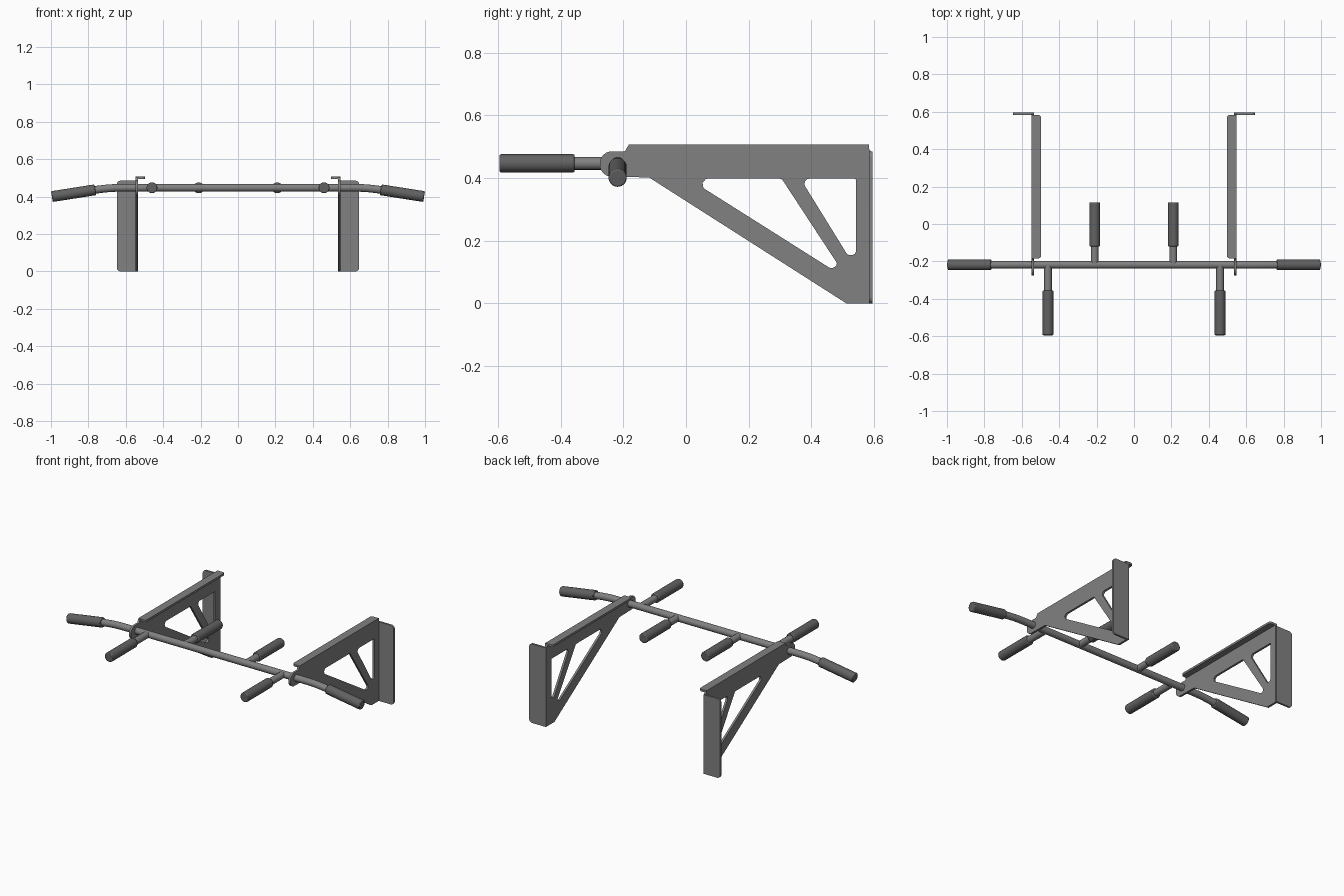
import bpy, math
from mathutils import Vector, Matrix

if "Cube" in bpy.data.objects:
    bpy.data.objects.remove(bpy.data.objects["Cube"])

BAR_Y, BAR_Z = -0.218, 0.447


def material(name, grey):
    m = bpy.data.materials.new(name)
    m.diffuse_color = (grey, grey, grey, 1)
    m.use_nodes = True
    m.node_tree.nodes["Principled BSDF"].inputs["Base Color"].default_value = m.diffuse_color
    return m


STEEL = material("dark_steel", 0.22)
FOAM = material("foam_grip", 0.12)


def rounded(points, steps=6):
    """Round each (u, v, radius) corner of a closed polygon."""
    out, n = [], len(points)
    for i, (u, v, r) in enumerate(points):
        p = Vector((u, v))
        if r == 0:
            out.append(p)
            continue
        a = (Vector(points[i - 1][:2]) - p).normalized()
        b = (Vector(points[(i + 1) % n][:2]) - p).normalized()
        half = a.angle(b) / 2
        c = p + (a + b).normalized() * (r / math.sin(half))
        t0 = p + a * (r / math.tan(half)) - c
        t1 = p + b * (r / math.tan(half)) - c
        for k in range(steps + 1):
            out.append(c + t0.lerp(t1, k / steps).normalized() * r)
    return out


def finish(obj, mat=STEEL, mirror=True):
    obj.data.materials.clear()
    obj.data.materials.append(mat)
    bpy.ops.object.select_all(action='DESELECT')
    obj.select_set(True)
    bpy.context.view_layer.objects.active = obj
    bpy.ops.object.shade_smooth_by_angle(angle=math.radians(35))
    if mirror:
        obj.modifiers.new("mirror", 'MIRROR')
    return obj


def curve_to_mesh(name, cu, matrix=Matrix()):
    tmp = bpy.data.objects.new(name + "_curve", cu)
    bpy.context.collection.objects.link(tmp)
    dg = bpy.context.evaluated_depsgraph_get()
    me = bpy.data.meshes.new_from_object(tmp.evaluated_get(dg))
    bpy.data.objects.remove(tmp)
    me.transform(matrix)
    obj = bpy.data.objects.new(name, me)
    bpy.context.collection.objects.link(obj)
    return obj


def add_spline(cu, pts, cyclic):
    sp = cu.splines.new('POLY')
    sp.points.add(len(pts) - 1)
    for q, p in zip(sp.points, pts):
        q.co = (*p, 0, 1) if len(p) == 2 else (*p, 1)
    sp.use_cyclic_u = cyclic


def sheet(name, loops, thickness, matrix):
    """Flat sheet-metal part: outline plus holes, with thickness."""
    cu = bpy.data.curves.new(name, 'CURVE')
    cu.dimensions, cu.fill_mode = '2D', 'BOTH'
    cu.extrude = thickness / 2
    for loop in loops:
        add_spline(cu, rounded(loop), True)
    return finish(curve_to_mesh(name, cu, matrix))


def tube(name, pts, radius, mirror=True):
    cu = bpy.data.curves.new(name, 'CURVE')
    cu.dimensions = '3D'
    cu.bevel_depth, cu.bevel_resolution, cu.use_fill_caps = radius, 6, True
    add_spline(cu, pts, False)
    return finish(curve_to_mesh(name, cu), STEEL, mirror)


def grip(name, a, b, radius):
    """Padded sleeve with softened ends."""
    a, b = Vector(a), Vector(b)
    d = b - a
    bpy.ops.mesh.primitive_cylinder_add(vertices=28, radius=radius, depth=d.length)
    obj = bpy.context.object
    obj.name = name
    obj.data.transform(Matrix.Translation((a + b) / 2) @ d.to_track_quat('Z', 'Y').to_matrix().to_4x4())
    bv = obj.modifiers.new("soft_ends", 'BEVEL')
    bv.width, bv.segments, bv.limit_method = 0.005, 2, 'ANGLE'
    return finish(obj, FOAM)


# Local (u, v) to world: side plate is (y, z), wall plate is (x, z)
side = Matrix(((0, 0, 1, 0.541), (1, 0, 0, 0), (0, 1, 0, 0), (0, 0, 0, 1)))
wall = Matrix(((1, 0, 0, 0), (0, 0, -1, 0.589), (0, 1, 0, 0), (0, 0, 0, 1)))
top = Matrix.Translation((0, 0, 0.501))

# Triangular side bracket with two cut-outs
outline = [(-0.275, 0.405, 0.038), (-0.118, 0.402, 0), (0.512, 0, 0), (0.589, 0, 0),
           (0.589, 0.485, 0), (0.578, 0.503, 0), (-0.186, 0.503, 0.008),
           (-0.194, 0.485, 0.006), (-0.275, 0.485, 0.038)]
hole_front = [(0.008, 0.398, 0.018), (0.475, 0.103, 0.018), (0.482, 0.128, 0.012), (0.305, 0.398, 0.012)]
hole_rear = [(0.365, 0.398, 0.016), (0.515, 0.155, 0.012), (0.542, 0.155, 0.012), (0.542, 0.398, 0.006)]
sheet("side_bracket", [outline, hole_front, hole_rear], 0.013, side)

# Wall mounting flange, folded outwards
sheet("wall_flange", [[(0.535, 0, 0), (0.648, 0, 0.02), (0.648, 0.485, 0.02), (0.535, 0.485, 0)]], 0.012, wall)

# Top stiffening flange, folded inwards
sheet("top_flange", [[(0.497, -0.184, 0.015), (0.5475, -0.184, 0), (0.5475, 0.583, 0), (0.497, 0.583, 0.015)]],
      0.013, top)

# Main bar with drooping ends
half = [(0.62, BAR_Z), (0.655, 0.4465), (0.69, 0.4445), (0.725, 0.441), (0.765, 0.436), (0.98, 0.402)]
path = [(-x, BAR_Y, z) for x, z in reversed(half)] + [(x, BAR_Y, z) for x, z in half]
tube("main_bar", path, 0.0205, False)
grip("end_grip", (0.763, BAR_Y, 0.4365), (0.995, BAR_Y, 0.400), 0.029)

# Front handles and inner rear handles
for name, x, y0, y1 in (("front_handle", 0.46, -0.355, -0.595), ("inner_handle", 0.21, -0.12, 0.115)):
    tube(name + "_stem", [(x, BAR_Y, BAR_Z), (x, (y0 + y1) / 2, BAR_Z)], 0.0205)
    grip(name + "_grip", (x, y0, BAR_Z), (x, y1, BAR_Z), 0.029)
